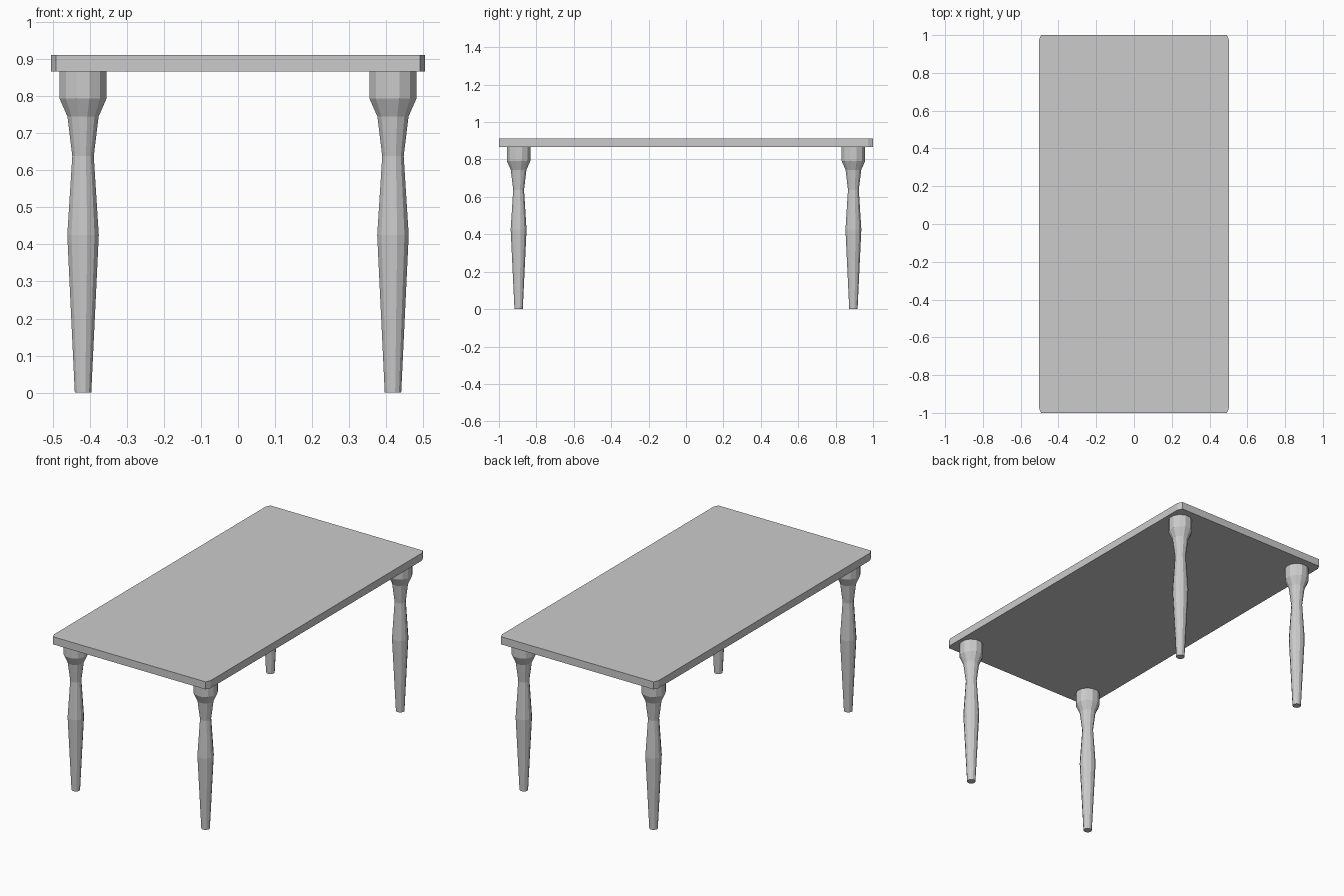
import bpy, bmesh, math

if "Cube" in bpy.data.objects:
    bpy.data.objects.remove(bpy.data.objects["Cube"])

SIDES = 12
# turned leg profile: (radius, height)
PROFILE = [(0.023, 0.0), (0.044, 0.425), (0.030, 0.638), (0.0435, 0.745),
           (0.0655, 0.793), (0.0655, 0.868)]


def finish(bm, name):
    bmesh.ops.recalc_face_normals(bm, faces=bm.faces)
    mesh = bpy.data.meshes.new(name)
    bm.to_mesh(mesh)
    bm.free()
    obj = bpy.data.objects.new(name, mesh)
    bpy.context.collection.objects.link(obj)
    return obj


def make_leg(name, x, y):
    bm = bmesh.new()
    rings = []
    for r, z in PROFILE:
        angles = [2 * math.pi * (i + 0.5) / SIDES for i in range(SIDES)]
        rings.append([bm.verts.new((x + r * math.cos(a), y + r * math.sin(a), z))
                      for a in angles])
    for low, high in zip(rings, rings[1:]):
        for i in range(SIDES):
            j = (i + 1) % SIDES
            bm.faces.new((low[i], low[j], high[j], high[i]))
    bm.faces.new(rings[0][::-1])
    bm.faces.new(rings[-1])
    return finish(bm, name)


# table top: slab with small clipped corners
HX, HY, CX, CY = 0.504, 1.0, 0.013, 0.027
outline = [(HX, -HY + CY), (HX, HY - CY), (HX - CX, HY), (-HX + CX, HY),
           (-HX, HY - CY), (-HX, -HY + CY), (-HX + CX, -HY), (HX - CX, -HY)]
bm = bmesh.new()
base = bm.faces.new([bm.verts.new((x, y, 0.867)) for x, y in outline])
grown = bmesh.ops.extrude_face_region(bm, geom=[base], use_keep_orig=True)
bmesh.ops.translate(bm, vec=(0, 0, 0.044),
                    verts=[v for v in grown["geom"] if isinstance(v, bmesh.types.BMVert)])
finish(bm, "table_top")

# four legs
for side, x in (("left", -0.418), ("right", 0.418)):
    for end, y in (("front", -0.895), ("back", 0.895)):
        make_leg(f"{end}_{side}_leg", x, y)
